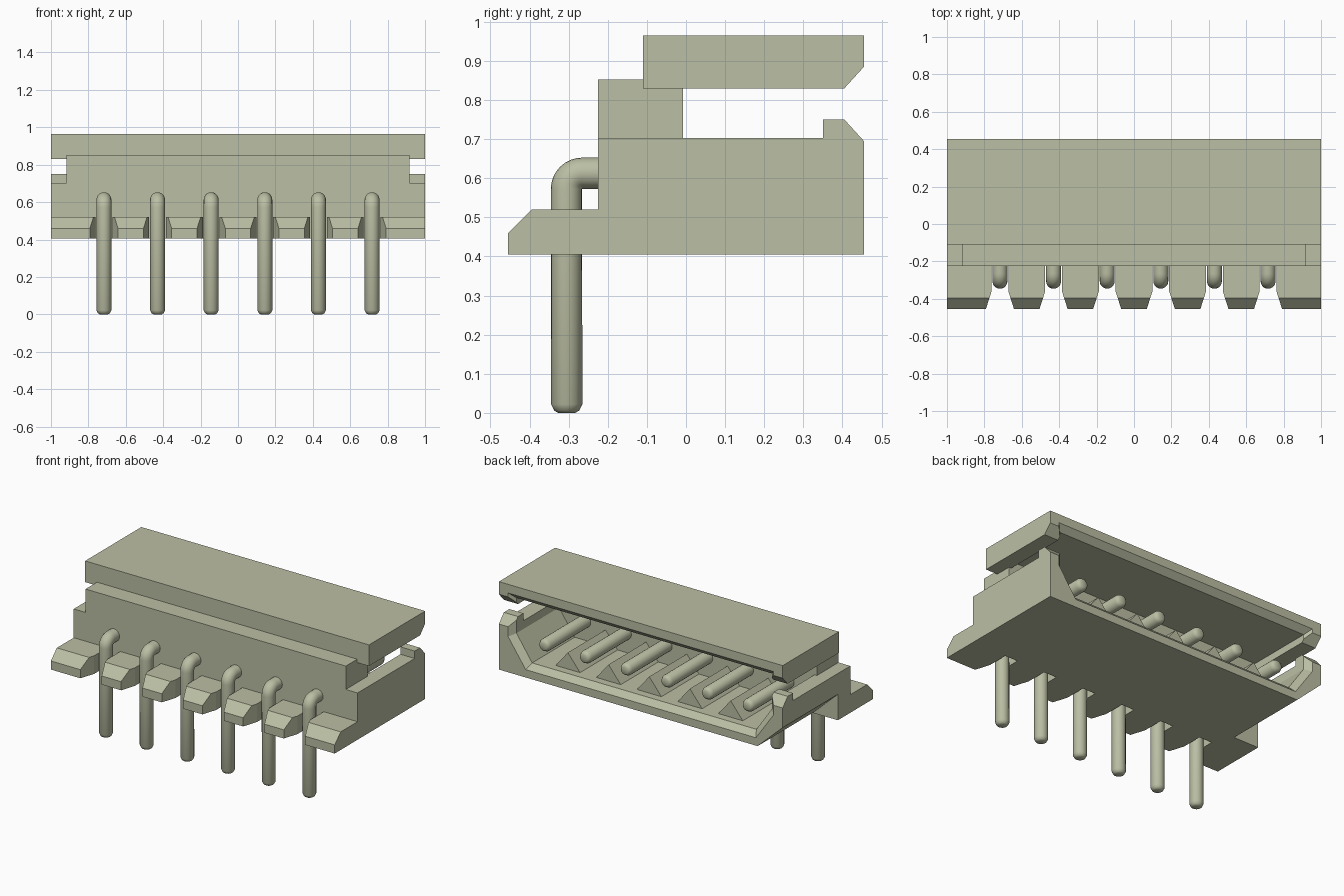
import bpy, bmesh, math
from mathutils import Vector

if "Cube" in bpy.data.objects:
    bpy.data.objects.remove(bpy.data.objects["Cube"], do_unlink=True)

# Single pale olive colour
colour = (0.50, 0.52, 0.37, 1)
mat = bpy.data.materials.new("pale_olive")
mat.use_nodes = True
mat.diffuse_color = colour
mat.node_tree.nodes["Principled BSDF"].inputs["Base Color"].default_value = colour


def loft(name, rings):
    """Solid through a list of equal-length rings of 3D points."""
    bm = bmesh.new()
    rows = [[bm.verts.new(p) for p in ring] for ring in rings]
    n = len(rows[0])
    for a, b in zip(rows, rows[1:]):
        for i in range(n):
            j = (i + 1) % n
            bm.faces.new((a[i], a[j], b[j], b[i]))
    bm.faces.new(rows[0])
    bm.faces.new(rows[-1][::-1])
    bmesh.ops.recalc_face_normals(bm, faces=bm.faces)
    mesh = bpy.data.meshes.new(name)
    bm.to_mesh(mesh)
    bm.free()
    mesh.materials.append(mat)
    obj = bpy.data.objects.new(name, mesh)
    bpy.context.collection.objects.link(obj)
    return obj


def side_profile(name, pts, half):
    return loft(name, [[(x, y, z) for y, z in pts] for x in (-half, half)])


def cut(obj, cutters):
    bpy.context.view_layer.objects.active = obj
    for c in cutters:
        m = obj.modifiers.new("cut", "BOOLEAN")
        m.operation, m.solver, m.object = "DIFFERENCE", "EXACT", c
        bpy.ops.object.modifier_apply(modifier=m.name)


def cavity_ring(y, grow, top):
    """Cross-section of the mating cavity with bevelled lower corners."""
    half = [(0.79 + grow * 0.6, 0.49 - grow), (0.90 + grow, 0.65 - grow * 0.5),
            (0.90 + grow, top + grow)]
    return [(x, y, z) for x, z in half] + [(-x, y, z) for x, z in half[::-1]]


WALL = -0.008
PITCH = 0.2867
pin_x = [(i - 2.5) * PITCH for i in range(6)]

# Housing parts
base = side_profile("base_housing", [
    (-0.455, 0.405), (0.455, 0.405), (0.455, 0.695), (0.405, 0.75), (0.35, 0.75),
    (0.35, 0.703), (-0.225, 0.703), (-0.225, 0.52), (-0.395, 0.52), (-0.455, 0.46)], 1)
side_profile("rear_wall", [(-0.225, 0.66), (WALL, 0.66), (WALL, 0.852), (-0.225, 0.852)], 0.917)
lid = side_profile("lid", [
    (-0.11, 0.83), (0.405, 0.83), (0.455, 0.885), (0.455, 0.965), (-0.11, 0.965)], 1)

# Cavity with a lead-in at the mouth
cavity = loft("cavity_cutter", [
    cavity_ring(WALL, 0, 0.875), cavity_ring(0.42, 0, 0.875), cavity_ring(0.46, 0.04, 0.875)])

# Flared notches between the feet
notches = []
for x in pin_x:
    plan = [(0.08, -0.47), (0.045, -0.36), (0.045, -0.225)]
    plan += [(-u, v) for u, v in plan[::-1]]
    notches.append(loft("notch_cutter", [[(x + u, v, z) for u, v in plan] for z in (0.3, 0.6)]))

# Keying bevel along one lower edge
key = loft("key_cutter", [[(-0.823, y, 0.405), (-1.0, y, 0.57), (-1.1, y, 0.57),
                           (-1.1, y, 0.3), (-0.823, y, 0.3)] for y in (-0.1, 0.5)])

cut(base, [cavity, key] + notches)
cut(lid, [cavity])
for c in [cavity, key] + notches:
    bpy.data.objects.remove(c, do_unlink=True)

# Triangular guide ridges on the cavity floor, between the pins
for i in range(5):
    x = (i - 2) * PITCH
    loft("guide_ridge", [[(x - 0.09, y, 0.485), (x + 0.09, y, 0.485), (x, y, 0.595)]
                         for y in (WALL - 0.01, 0.37)])


# Bent round pins: (y, z, radius) stations with the ring direction
def bent_pin(x):
    r, y0, zc = 0.04, -0.305, 0.572
    yc = y0 + r
    stations = [(y0, z, s, 0) for z, s in ((0, 0.55), (0.006, 0.8), (0.022, 1))]
    steps = 8
    for k in range(steps + 1):
        a = math.pi / 2 * k / steps
        stations.append((yc - r * 1.02 * math.cos(a), zc + r * 1.02 * math.sin(a), 1, a))
    stations += [(y, zc + r * 1.02, s, math.pi / 2) for y, s in ((0.39, 1), (0.406, 0.8), (0.412, 0.55))]
    rings = []
    for y, z, s, a in stations:
        ring = []
        for k in range(20):
            t = 2 * math.pi * k / 20
            out = r * s * math.sin(t)
            ring.append(Vector((x + r * s * math.cos(t), y - out * math.cos(a), z + out * math.sin(a))))
        rings.append(ring)
    obj = loft("pin", rings)
    bpy.ops.object.select_all(action="DESELECT")
    obj.select_set(True)
    bpy.context.view_layer.objects.active = obj
    bpy.ops.object.shade_smooth_by_angle(angle=math.radians(40))


for x in pin_x:
    bent_pin(x)
